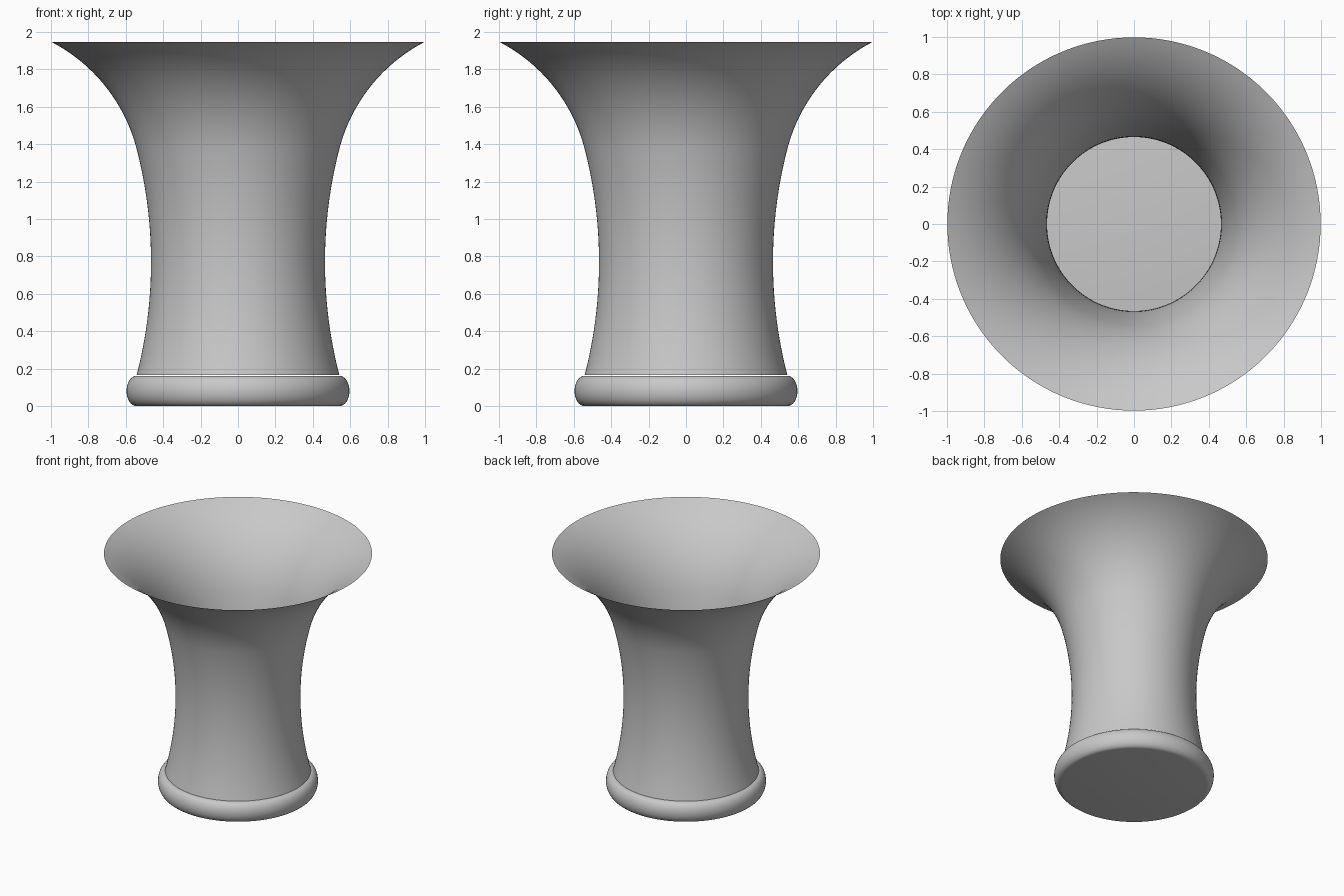
import bpy, bmesh, math

if "Cube" in bpy.data.objects:
    bpy.data.objects.remove(bpy.data.objects["Cube"], do_unlink=True)

SEGMENTS = 128

grey = bpy.data.materials.new("plain_grey")
grey.use_nodes = True
grey.diffuse_color = (0.58, 0.58, 0.58, 1)
grey.node_tree.nodes["Principled BSDF"].inputs["Base Color"].default_value = grey.diffuse_color


def arc(cx, cz, rx, rz, start, end, steps):
    """Points (radius, height) along an elliptical arc, angles in degrees."""
    angles = [math.radians(start + (end - start) * i / steps) for i in range(steps + 1)]
    return [(cx + rx * math.cos(a), cz + rz * math.sin(a)) for a in angles]


def lathe(name, profile, capped=False):
    """Revolve a profile around z; optionally close both ends with discs."""
    bm = bmesh.new()
    rings = []
    for r, z in profile:
        rings.append([bm.verts.new((r * math.cos(t), r * math.sin(t), z))
                      for t in (math.tau * i / SEGMENTS for i in range(SEGMENTS))])
    for low, high in zip(rings, rings[1:]):
        for i in range(SEGMENTS):
            j = (i + 1) % SEGMENTS
            bm.faces.new((low[i], low[j], high[j], high[i]))
    if capped:
        bm.faces.new(rings[0][::-1])
        bm.faces.new(rings[-1])
    mesh = bpy.data.meshes.new(name)
    bm.to_mesh(mesh)
    bm.free()
    mesh.materials.append(grey)
    obj = bpy.data.objects.new(name, mesh)
    bpy.context.collection.objects.link(obj)
    bpy.ops.object.select_all(action='DESELECT')
    obj.select_set(True)
    bpy.context.view_layer.objects.active = obj
    bpy.ops.object.shade_smooth_by_angle(angle=math.radians(35))
    return obj


# Rounded foot, a solid disc whose top is the vase floor
lathe("rounded_foot", arc(0.543, 0.081, 0.053, 0.081, -90, 90, 16), capped=True)

# Waisted wall and flared mouth: two tangent arcs forming one thin shell
seam_r, seam_z, waist_z, waist_r = 0.542, 1.375, 0.77, 0.465
half, sag = seam_z - waist_z, seam_r - waist_r
wall_radius = (half ** 2 + sag ** 2) / (2 * sag)
tilt = math.degrees(math.asin(half / wall_radius))
wall = arc(waist_r + wall_radius, waist_z, wall_radius, wall_radius, 180 + tilt, 180 - tilt, 24)

rim_r, rim_z = 0.998, 1.947
chord = math.hypot(rim_r - seam_r, rim_z - seam_z)
chord_tilt = math.degrees(math.atan2(rim_r - seam_r, rim_z - seam_z))
turn = 2 * (chord_tilt - tilt)
flare_radius = chord / (2 * math.sin(math.radians(turn / 2)))
a = math.radians(tilt)
flare = arc(seam_r + flare_radius * math.cos(a), seam_z - flare_radius * math.sin(a),
            flare_radius, flare_radius, 180 - tilt, 180 - tilt - turn, 24)
lathe("flared_body", wall + flare[1:])
